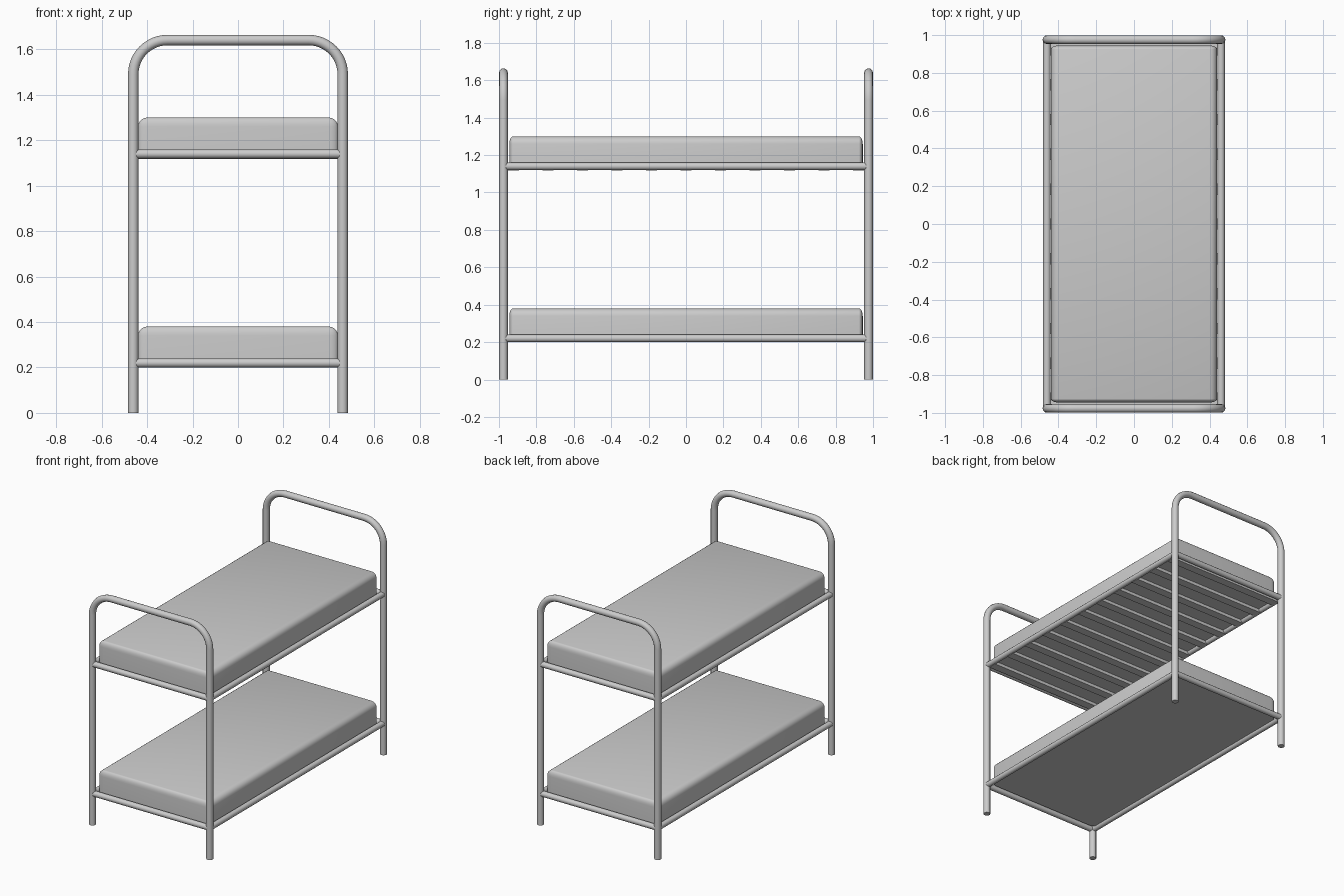
import bpy, bmesh, math

if "Cube" in bpy.data.objects:
    bpy.data.objects.remove(bpy.data.objects["Cube"])

PX, PY = 0.461, 0.976      # tube centre lines of the posts
TOP, BEND = 1.641, 0.15    # top bar height and bend radius


def tube(name, points, radius):
    """Round capped tube along a list of points."""
    cu = bpy.data.curves.new(name, 'CURVE')
    cu.dimensions = '3D'
    cu.bevel_depth = radius
    cu.bevel_resolution = 4
    cu.use_fill_caps = True
    sp = cu.splines.new('POLY')
    sp.points.add(len(points) - 1)
    for p, co in zip(sp.points, points):
        p.co = (*co, 1)
    ob = bpy.data.objects.new(name, cu)
    bpy.context.collection.objects.link(ob)
    finish(ob, True)


def finish(ob, convert=False):
    bpy.ops.object.select_all(action='DESELECT')
    ob.select_set(True)
    bpy.context.view_layer.objects.active = ob
    if convert:
        bpy.ops.object.convert(target='MESH')
    bpy.ops.object.shade_smooth_by_angle(angle=math.radians(40))


def box(name, size, centre):
    bm = bmesh.new()
    bmesh.ops.create_cube(bm, size=1)
    bmesh.ops.scale(bm, vec=size, verts=bm.verts)
    bmesh.ops.translate(bm, vec=centre, verts=bm.verts)
    return link(name, bm)


def link(name, bm):
    me = bpy.data.meshes.new(name)
    bm.to_mesh(me)
    bm.free()
    ob = bpy.data.objects.new(name, me)
    bpy.context.collection.objects.link(ob)
    return ob


def mattress(name, z0, z1):
    """Cushion with rounded top and corners, flat underneath."""
    bm = bmesh.new()
    bmesh.ops.create_cube(bm, size=1)
    bmesh.ops.scale(bm, vec=(0.88, 3.78, z1 - z0), verts=bm.verts)
    edges = [e for e in bm.edges if any(v.co.z > 0 for v in e.verts)]
    bmesh.ops.bevel(bm, geom=edges, offset=0.04, segments=5, profile=0.5,
                    affect='EDGES')
    bmesh.ops.scale(bm, vec=(1, 0.5, 1), verts=bm.verts)
    bmesh.ops.translate(bm, vec=(0, 0, (z0 + z1) / 2), verts=bm.verts)
    finish(link(name, bm))


# Bent end frames: two posts and top bar in one tube
for name, y in (("front_end_frame", -PY), ("back_end_frame", PY)):
    path = [(-PX, y, 0)]
    for side in (-1, 1):
        for i in range(13):
            t = math.pi / 2 * (i if side < 0 else 12 - i) / 12
            path.append((side * (PX - BEND + BEND * math.cos(t)), y,
                         TOP - BEND + BEND * math.sin(t)))
    path.append((PX, y, 0))
    tube(name, path, 0.023)

# Bunk rails and mattresses
for level, z in (("lower", 0.22), ("upper", 1.14)):
    for s, side, end in ((-1, "left", "front"), (1, "right", "back")):
        tube(f"{level}_{side}_rail", [(s * PX, -PY, z), (s * PX, PY, z)], 0.02)
        tube(f"{level}_{end}_rail", [(-PX, s * PY, z), (PX, s * PY, z)], 0.02)
    mattress(f"{level}_mattress", z, z + 0.16)

# Slats under the upper mattress
for i in range(11):
    box(f"slat_{i + 1}", (0.92, 0.06, 0.022), (0, (i - 5) * 0.1845, 1.129))
